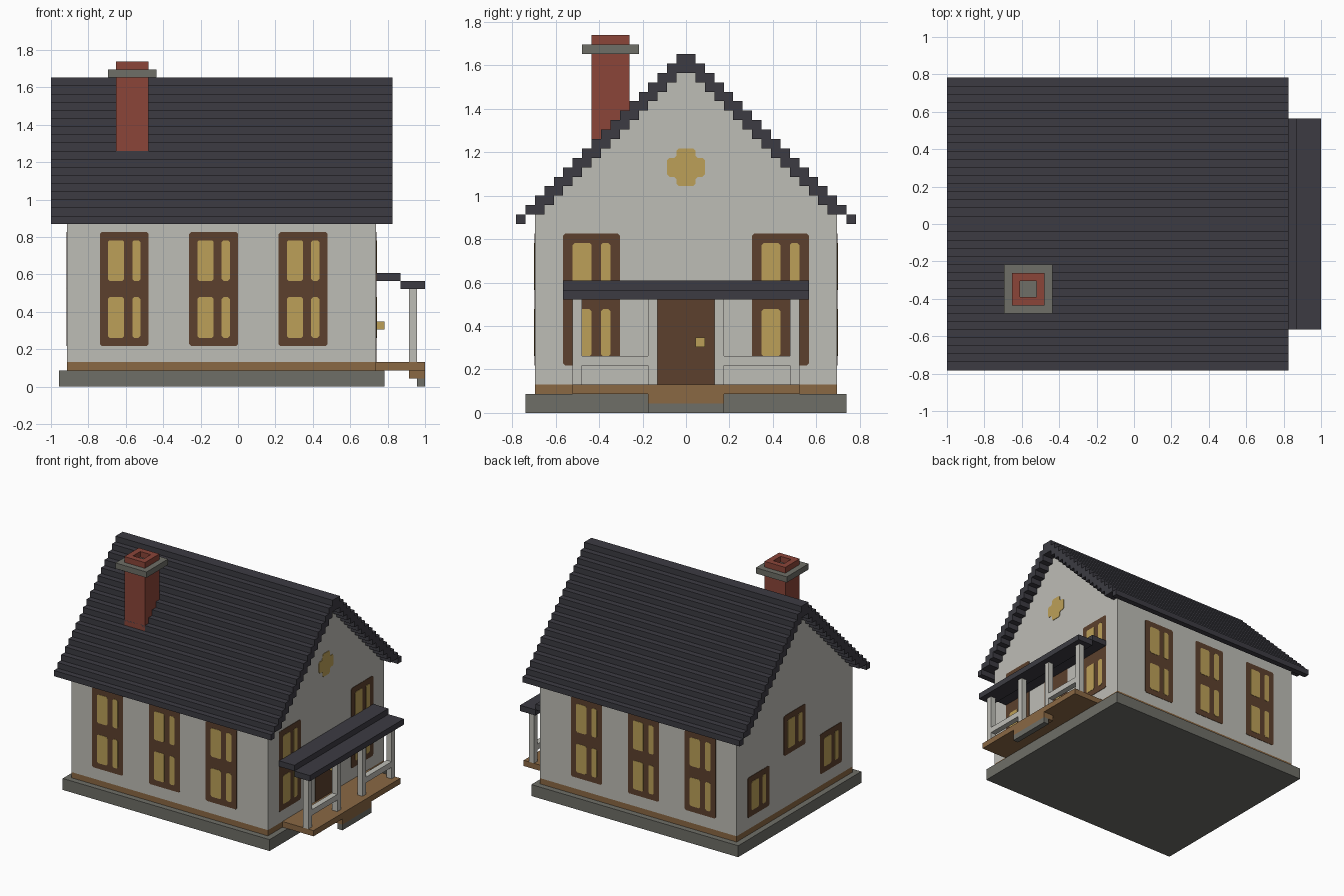
import bpy, bmesh
from mathutils import Vector

if "Cube" in bpy.data.objects:
    bpy.data.objects.remove(bpy.data.objects["Cube"])

U = 1 / 23  # one grid block


def material(name, srgb):
    lin = [((c / 255 + 0.055) / 1.055) ** 2.4 for c in srgb]
    m = bpy.data.materials.new(name)
    m.use_nodes = True
    m.diffuse_color = (*lin, 1)
    bsdf = m.node_tree.nodes["Principled BSDF"]
    bsdf.inputs["Base Color"].default_value = (*lin, 1)
    bsdf.inputs["Roughness"].default_value = 0.9
    return m


ROOF = material("slate", (60, 59, 66))
WALL = material("plaster", (190, 189, 182))
BROWN = material("dark_wood", (92, 64, 45))
GOLD = material("lit_glass", (188, 160, 88))
WOOD = material("plank_wood", (138, 104, 68))
STONE = material("stone", (110, 110, 103))
BRICK = material("brick", (139, 69, 57))


def prism(bm, pts, depth, index=0):
    """Extrude a closed loop of points along the depth vector."""
    face = bm.faces.new([bm.verts.new(p) for p in pts])
    out = bmesh.ops.extrude_face_region(bm, geom=[face], use_keep_orig=True)
    new = [g for g in out["geom"] if isinstance(g, bmesh.types.BMVert)]
    bmesh.ops.translate(bm, verts=new, vec=depth)
    for v in new:
        for f in v.link_faces:
            f.material_index = index
    face.material_index = index


def finish(name, bm, *mats):
    bmesh.ops.scale(bm, vec=(U, U, U), verts=bm.verts)
    bmesh.ops.recalc_face_normals(bm, faces=bm.faces)
    mesh = bpy.data.meshes.new(name)
    bm.to_mesh(mesh)
    bm.free()
    for m in mats:
        mesh.materials.append(m)
    ob = bpy.data.objects.new(name, mesh)
    bpy.context.collection.objects.link(ob)
    return ob


def box(name, mat, x, y, z):
    bm = bmesh.new()
    pts = [(x[0], y[0], z[0]), (x[1], y[0], z[0]), (x[1], y[1], z[0]), (x[0], y[1], z[0])]
    prism(bm, pts, Vector((0, 0, z[1] - z[0])))
    return finish(name, bm, mat)


def profile(name, mat, yz, x0, x1):
    bm = bmesh.new()
    prism(bm, [(x0, y, z) for y, z in yz], Vector((x1 - x0, 0, 0)))
    return finish(name, bm, mat)


def mirrored(half):
    return [(-y, z) for y, z in reversed(half)]


def chamfered(u0, u1, v0, v1, c=0.22):
    return [(u0 + c, v0), (u1 - c, v0), (u1, v0 + c), (u1, v1 - c),
            (u1 - c, v1), (u0 + c, v1), (u0, v1 - c), (u0, v0 + c)]


# Each wall: a point on it at ground level, its rightward direction seen from outside, its normal
WALLS = {
    "front": (Vector((0, -16, 0)), Vector((1, 0, 0)), Vector((0, -1, 0))),
    "back": (Vector((0, 16, 0)), Vector((-1, 0, 0)), Vector((0, 1, 0))),
    "left": (Vector((17, 0, 0)), Vector((0, 1, 0)), Vector((1, 0, 0))),
    "right": (Vector((-21, 0, 0)), Vector((0, -1, 0)), Vector((-1, 0, 0))),
}


def plate(bm, side, uv, height, index=0):
    origin, right, normal = WALLS[side]
    pts = [origin + right * u + Vector((0, 0, v)) - normal * 0.05 for u, v in uv]
    prism(bm, pts, normal * (0.05 + height), index)


def window(name, side, u, z, rows):
    """Frame with one wide and one narrow pane in each row."""
    bm = bmesh.new()
    plate(bm, side, chamfered(u, u + 6, z, z + 7 * rows), 0.06)
    for r in range(rows):
        for a, b in ((1, 3), (4, 5)):
            plate(bm, side, chamfered(u + a, u + b, z + 7 * r + 1, z + 7 * r + 6), 0.11, 1)
    finish(name, bm, BROWN, GOLD)


# Foundation, sill band and gabled walls
box("foundation", STONE, (-22, 18), (-17, 17), (0, 2))
box("sill_band", WOOD, (-21, 17), (-16, 16), (2, 3))
under = [(16, 21)] + [(36 - k, z) for k in range(21, 36) for z in (k, k + 1)]
gable = [(16, 3)] + under
profile("walls", WALL, gable + mirrored(gable), -21, 17)

# Stepped roof shell
outer = [(38 - k, z) for k in range(20, 38) for z in (k, k + 1)]
inner = [(17, 20), (17, 21)] + under[1:]
loop = outer + mirrored(outer) + [(-y, z) for y, z in inner] + inner[::-1]
profile("roof", ROOF, loop, -23, 19)

# Chimney with collar and open flue
box("chimney_stack", BRICK, (-15, -11), (-10, -6), (26, 38))
box("chimney_collar", STONE, (-16, -10), (-11, -5), (38, 39))
for i, (x, y) in enumerate((((-15, -14), (-10, -6)), ((-12, -11), (-10, -6)),
                            ((-14, -12), (-10, -9)), ((-14, -12), (-7, -6)))):
    box(f"chimney_rim_{i + 1}", BRICK, x, y, (39, 40))

# Tall windows on the long walls and beside the door
for i, x in enumerate((-17, -6, 5)):
    window(f"front_window_{i + 1}", "front", x, 5, 2)
    window(f"back_window_{i + 1}", "back", -x - 6, 5, 2)
for i, y in enumerate((-13, 7)):
    window(f"porch_window_{i + 1}", "left", y, 5, 2)

# Small windows on the far gable
for i, (u, z) in enumerate(((-13, 5), (-3, 12), (7, 5))):
    window(f"gable_window_{i + 1}", "right", u, z, 1)

# Cross-shaped attic window
quarter = [(2, 0.75), (1.75, 1), (1.25, 1), (1, 1.25), (1, 1.75), (0.75, 2)]
half = quarter + [(-u, v) for u, v in reversed(quarter)]
bm = bmesh.new()
plate(bm, "left", [(u, v + 26) for u, v in half + [(-u, -v) for u, v in half]], 0.08)
finish("attic_window", bm, GOLD)

# Door and knob
bm = bmesh.new()
plate(bm, "left", [(-3, 3), (3, 3), (3, 13), (-3, 13)], 0.06)
finish("door", bm, BROWN)
box("door_knob", GOLD, (17, 18), (1, 2), (7, 8))

# Porch floor, steps, stepped canopy
box("porch_floor", WOOD, (17, 23), (-12, 12), (2, 3))
box("upper_step", WOOD, (21, 23), (-4, 4), (1, 2))
box("lower_step", STONE, (22, 23), (-4, 4), (0, 1))
box("canopy_upper", ROOF, (17, 20), (-13, 13), (13, 14))
box("canopy_lower", ROOF, (20, 23), (-13, 13), (12, 13))

# Porch posts and rails
for i, y in enumerate((-12, -4, 3, 11)):
    box(f"porch_post_{i + 1}", WALL, (21, 22), (y, y + 1), (3, 12))
for i, y in enumerate((-11, 4)):
    box(f"porch_rail_{i + 1}", WALL, (21, 22), (y, y + 7), (5, 6))
